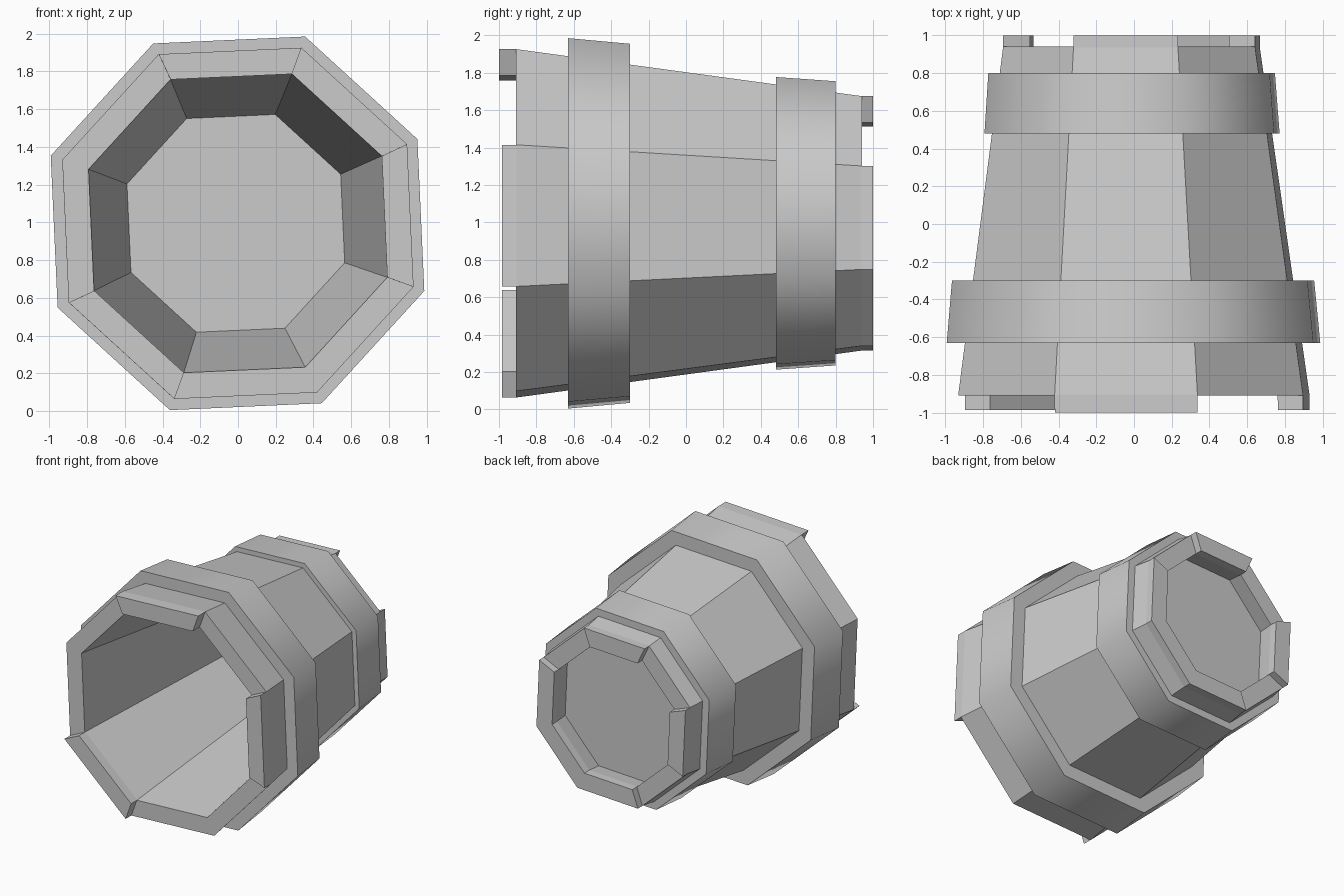
import bpy, math

if "Cube" in bpy.data.objects:
    bpy.data.objects.remove(bpy.data.objects["Cube"])

CZ = 0.995                 # height of the barrel axis
A0 = math.radians(25.1)    # angle of the first octagon corner
STEP = math.pi / 4


def pt(radius, k, y):
    """Octagon corner k at depth y; the axis drifts slightly in x."""
    a = A0 + k * STEP
    cx = -0.007 * (y + 1)
    return (cx + radius * math.cos(a), y, CZ + radius * math.sin(a))


def make(name, verts, faces):
    me = bpy.data.meshes.new(name)
    me.from_pydata(verts, [], faces)
    ob = bpy.data.objects.new(name, me)
    bpy.context.collection.objects.link(ob)
    bpy.context.view_layer.objects.active = ob
    ob.select_set(True)
    bpy.ops.object.mode_set(mode='EDIT')
    bpy.ops.mesh.select_all(action='SELECT')
    bpy.ops.mesh.normals_make_consistent(inside=False)
    bpy.ops.object.mode_set(mode='OBJECT')
    ob.select_set(False)
    return ob


def stave(name, k, front, back):
    # Tapered plank with straight tips past the common rim
    prof = [(front, 0.99, 0.842), (-0.905, 0.99, 0.842),
            (0.935, 0.724, 0.572), (back, 0.724, 0.572)]
    verts, faces = [], []
    for y, ro, ri in prof:
        verts += [pt(ro, k, y), pt(ro, k + 1, y), pt(ri, k + 1, y), pt(ri, k, y)]
    for s in range(3):
        for j in range(4):
            n = (j + 1) % 4
            faces.append((s*4 + j, s*4 + n, s*4 + 4 + n, s*4 + 4 + j))
    faces += [(3, 2, 1, 0), (12, 13, 14, 15)]
    return make(name, verts, faces)


def ring(name, prof):
    # Closed (y, radius) profile swept round the octagon
    n = len(prof)
    verts = [pt(r, k, y) for k in range(8) for y, r in prof]
    faces = [(k*n + j, k*n + (j+1) % n, (k+1) % 8*n + (j+1) % n, (k+1) % 8*n + j)
             for k in range(8) for j in range(n)]
    ob = make(name, verts, faces)
    ob.select_set(True)
    bpy.ops.object.shade_smooth_by_angle(angle=math.radians(50))
    ob.select_set(False)
    return ob


# Staves: front and back ends, counter-clockwise from the upper right
ends = [(-0.91, 0.94), (-1.0, 1.0), (-0.91, 0.94), (-0.91, 1.0),
        (-0.985, 0.94), (-0.91, 1.0), (-0.91, 1.0), (-0.985, 1.0)]
for k, (f, b) in enumerate(ends):
    stave("stave_%d" % (k + 1), k, f, b)

# Hoops
ring("large_hoop", [(-0.63, 1.053), (-0.30, 1.021), (-0.30, 0.87), (-0.63, 0.92)])
ring("small_hoop", [(0.48, 0.832), (0.80, 0.808), (0.80, 0.70), (0.48, 0.75)])

# Recessed end board closing the narrow end
v = [pt(0.616, k, 0.65) for k in range(8)] + [pt(0.60, k, 0.80) for k in range(8)]
fc = [tuple(range(8)), tuple(range(15, 7, -1))]
fc += [(k, (k+1) % 8, 8 + (k+1) % 8, 8 + k) for k in range(8)]
make("end_board", v, fc)
